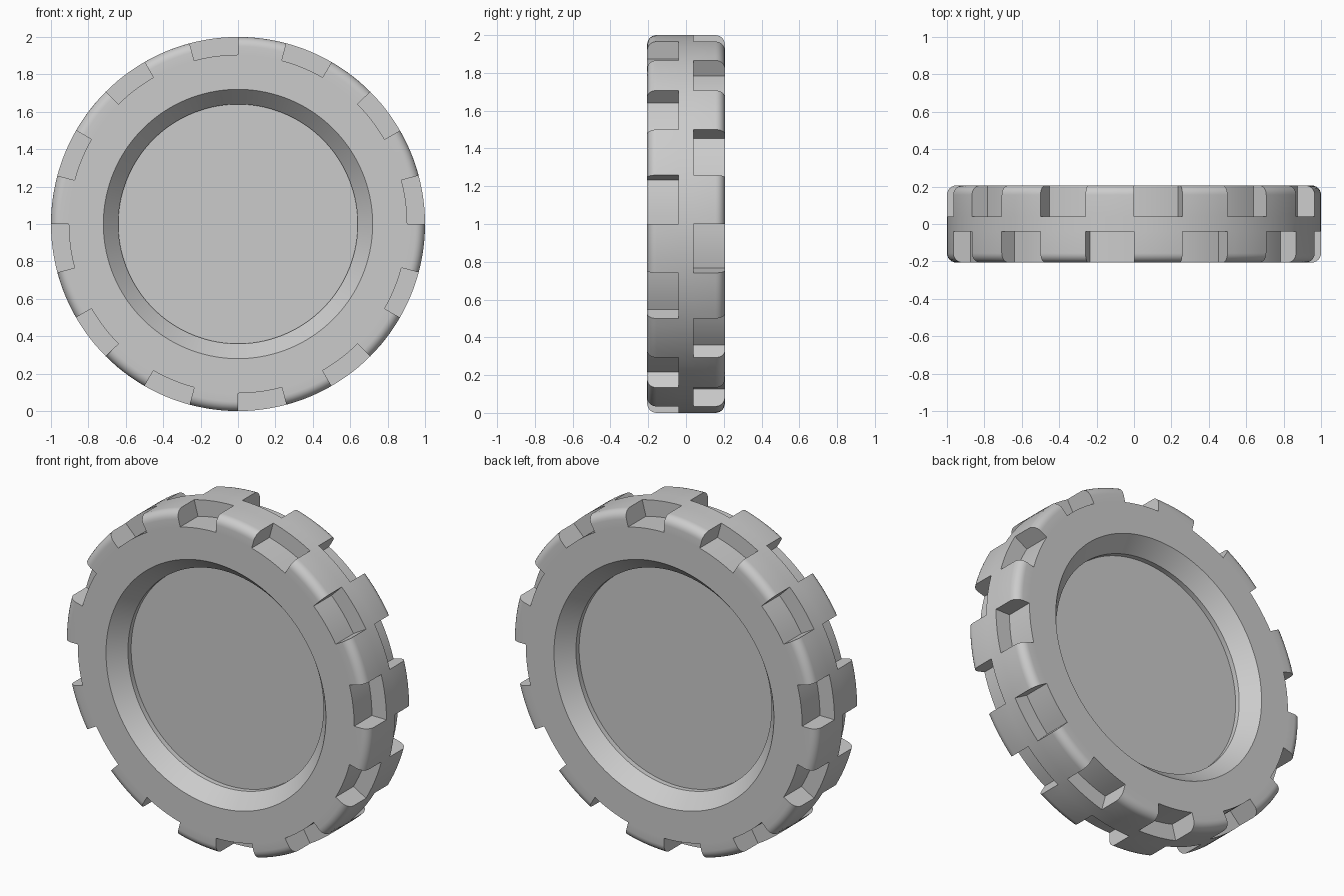
import bpy, bmesh
from math import sin, cos, pi, radians

if "Cube" in bpy.data.objects:
    bpy.data.objects.remove(bpy.data.objects["Cube"])

STEPS = 6                 # facets per 15 degree tread sector
N = 24 * STEPS
W = 0.206                 # half width
FILLET = 0.05
NOTCH_R, NOTCH_Y = 0.905, 0.04

# Half profiles as (radius, distance from the middle plane)
dish = [(0, 0.085), (0.64, 0.085), (0.64, 0.115), (0.72, W), (NOTCH_R, W)]
shoulder = [(1 - FILLET + FILLET * sin(a * pi / 12), W - FILLET + FILLET * cos(a * pi / 12))
            for a in range(7)]
block = dish + shoulder + [(1, NOTCH_Y)]
notch = dish + [(NOTCH_R, NOTCH_Y), (1, NOTCH_Y)]
wall = [(NOTCH_R, W)] + shoulder + [(1, NOTCH_Y), (NOTCH_R, NOTCH_Y)]


def profile(front, back):
    """Full section running from the front hub to the back hub."""
    return [(r, -y) for r, y in front] + [(r, y) for r, y in reversed(back)]


bm = bmesh.new()


def point(r, y, i):
    a = 2 * pi * i / N
    return bm.verts.new((r * cos(a), y, 1 + r * sin(a)))


# Dish, tread blocks and notches, staggered between front and back
for i in range(N):
    even = (i // STEPS) % 2 == 0
    section = profile(notch, block) if even else profile(block, notch)
    for (r0, y0), (r1, y1) in zip(section, section[1:]):
        if r0 == 0 and r1 == 0:
            continue
        corners = []
        if r0 > 0:
            corners.append(point(r0, y0, i + 1))
        corners += [point(r0, y0, i), point(r1, y1, i)]
        if r1 > 0:
            corners.append(point(r1, y1, i + 1))
        bm.faces.new(corners)

# Side walls of the notches
for i in range(0, N, STEPS):
    for side in (-1, 1):
        bm.faces.new([point(r, side * y, i) for r, y in wall])

bmesh.ops.remove_doubles(bm, verts=bm.verts, dist=1e-4)
bmesh.ops.recalc_face_normals(bm, faces=bm.faces)

mesh = bpy.data.meshes.new("wheel")
bm.to_mesh(mesh)
bm.free()
wheel = bpy.data.objects.new("wheel", mesh)
bpy.context.collection.objects.link(wheel)
bpy.context.view_layer.objects.active = wheel
wheel.select_set(True)
bpy.ops.object.shade_smooth_by_angle(angle=radians(30))
